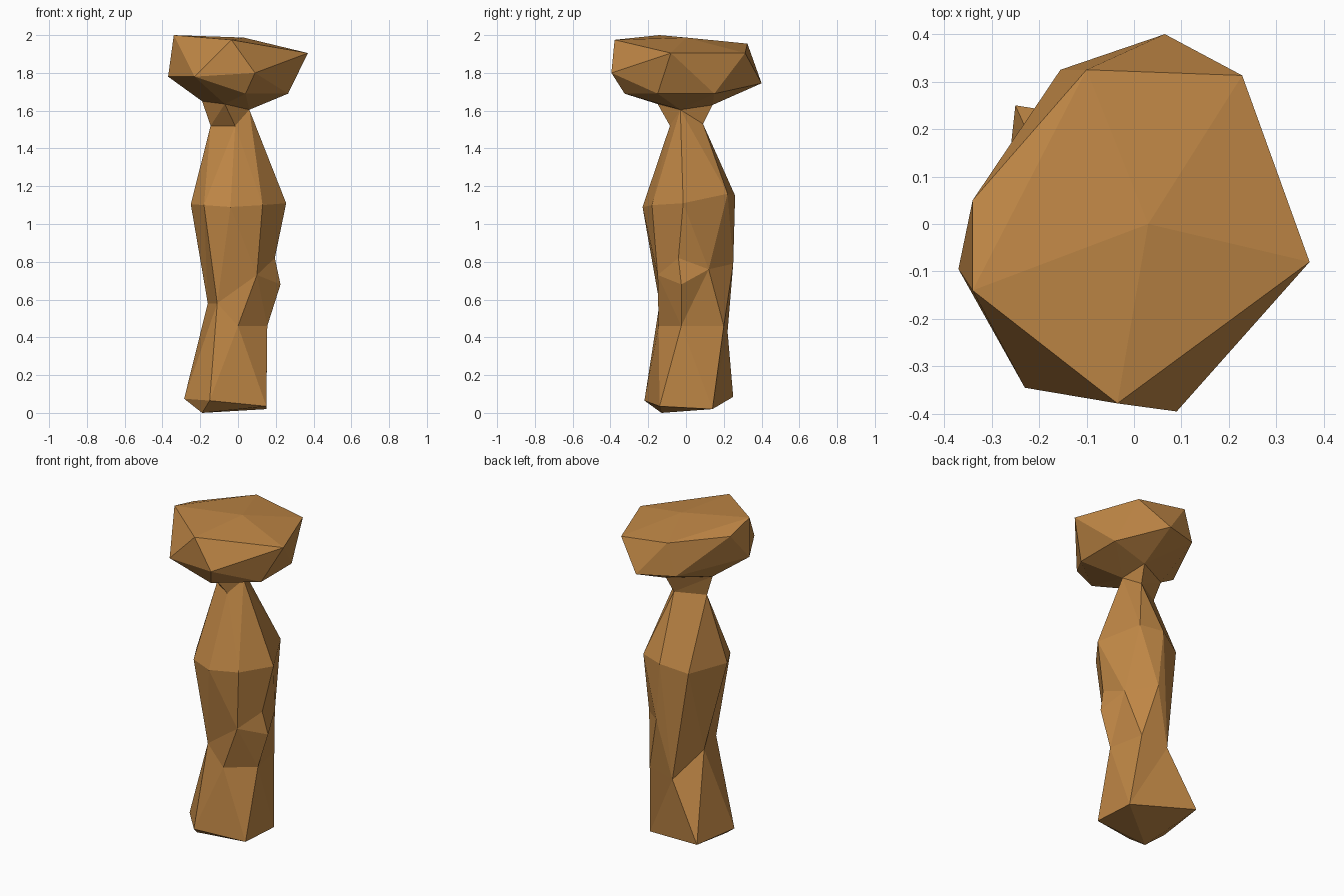
import bpy, bmesh, math

if "Cube" in bpy.data.objects:
    bpy.data.objects.remove(bpy.data.objects["Cube"])

wood = bpy.data.materials.new("warm brown")
wood.diffuse_color = (0.52, 0.24, 0.06, 1)
wood.use_nodes = True
wood.node_tree.nodes["Principled BSDF"].inputs["Base Color"].default_value = wood.diffuse_color


def finish(bm, name):
    bmesh.ops.recalc_face_normals(bm, faces=bm.faces[:])
    mesh = bpy.data.meshes.new(name)
    bm.to_mesh(mesh)
    bm.free()
    mesh.materials.append(wood)
    bpy.context.collection.objects.link(bpy.data.objects.new(name, mesh))


def turn(p):
    # angle around z, counted from the front left
    return (math.atan2(p[1], p[0]) + 2.4) % math.tau


def zip_rings(bm, vert, low, high):
    # triangles between two rings, stepping round by angle; shared points collapse
    low, high = sorted(low, key=turn), sorted(high, key=turn)
    i = j = 0
    n, m = len(low), len(high)
    while i < n or j < m:
        next_low = turn(low[i + 1]) if i + 1 < n else turn(low[0]) + math.tau
        next_high = turn(high[j + 1]) if j + 1 < m else turn(high[0]) + math.tau
        a, b = low[i % n], high[j % m]
        if j >= m or (i < n and next_low <= next_high):
            i += 1
            c = low[i % n]
        else:
            j += 1
            c = high[j % m]
        if len({a, b, c}) == 3:
            bm.faces.new([vert(a), vert(c), vert(b)])


# points shared between neighbouring rings
front_left, left, back = (-.11, -.14, .58), (-.16, .05, .58), (-.06, .22, .43)
front, side, rear = (.10, -.15, .73), (.17, .12, .76), (.03, .25, .79)
throat = (.06, -.03, 1.605)

base = [(-.15, -.22, .065), (.15, -.14, .035), (.15, .14, .02),
        (-.25, .25, .085), (-.285, -.07, .075)]
waist = [front_left, (0, -.145, .46), (.155, -.025, .46), (.11, .2, .46), back, left]
bulge = [front_left, front, (.225, -.025, .68), side, rear, back, left]
notch = [front_left, front, (.195, -.04, .82), side, rear, back, left]
chest = [(-.18, -.18, 1.1), (-.04, -.23, 1.09), (.13, -.18, 1.1), (.255, -.015, 1.11),
         (.14, .22, 1.16), (0, .26, 1.15), (-.15, .19, 1.1), (-.25, -.05, 1.105)]
neck = [(-.015, -.085, 1.52), throat, (.02, .09, 1.53), (-.145, 0, 1.52)]
collar = [(-.07, -.15, 1.635), throat, (.04, .14, 1.63), (-.19, .01, 1.65)]

# stem: faceted column
bm = bmesh.new()
made = {}


def vert(p):
    if p not in made:
        made[p] = bm.verts.new(p)
    return made[p]


rings = [base, waist, bulge, notch, chest, neck, collar]
for low, high in zip(rings, rings[1:]):
    zip_rings(bm, vert, low, high)
foot = vert((-.19, -.13, 0))
for a, b in zip(base, base[1:] + base[:1]):
    bm.faces.new([foot, vert(b), vert(a)])
finish(bm, "stem")

# head: convex faceted block resting on the collar
top = [(-.34, -.14, 2.0), (.03, 0, 1.987), (-.035, -.378, 1.975),
       (.37, -.08, 1.905), (.228, .313, 1.905), (-.10, .325, 1.955), (-.34, .05, 1.955)]
under = [(.09, -.395, 1.8), (-.23, -.345, 1.78), (-.37, -.095, 1.78), (-.155, .325, 1.76),
         (.065, .40, 1.745), (.265, .15, 1.69), (.265, -.15, 1.69), (.04, -.325, 1.69)]
bm = bmesh.new()
ring = [bm.verts.new(p) for p in collar]
for p in top + under:
    bm.verts.new(p)
bmesh.ops.convex_hull(bm, input=bm.verts[:])
hidden = [f for f in bm.faces if all(v in ring for v in f.verts)]
bmesh.ops.delete(bm, geom=hidden, context='FACES')
finish(bm, "head")
